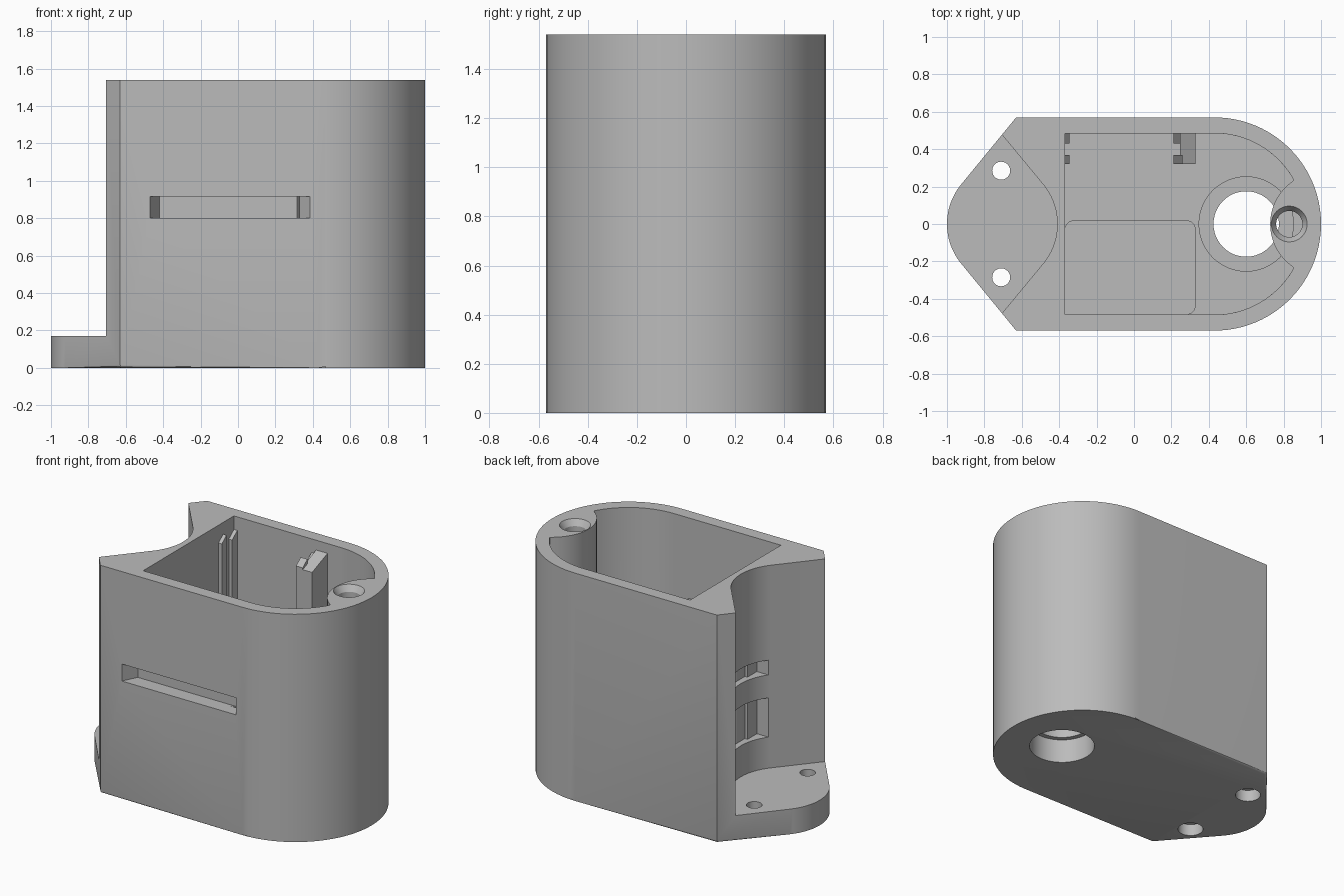
import bpy, bmesh
from math import cos, sin, radians

old = bpy.data.objects.get("Cube")
if old:
    bpy.data.objects.remove(old)

grey = bpy.data.materials.new("plain grey")
grey.use_nodes = True
grey.diffuse_color = (0.5, 0.5, 0.5, 1)
grey.node_tree.nodes["Principled BSDF"].inputs["Base Color"].default_value = (0.5, 0.5, 0.5, 1)

H, FLOOR, FLANGE, POST = 1.54, 0.1, 0.17, 1.0


def arc(cx, cy, r, a0, a1, n=24):
    steps = [radians(a0 + (a1 - a0) * i / n) for i in range(n + 1)]
    return [(cx + r * cos(a), cy + r * sin(a)) for a in steps]


def rect(x0, x1, y0, y1):
    return [(x0, y0), (x1, y0), (x1, y1), (x0, y1)]


def circle(cx, cy, r):
    return arc(cx, cy, r, 0, 360, 48)[:-1]


def make(name, bm):
    bmesh.ops.recalc_face_normals(bm, faces=bm.faces)
    mesh = bpy.data.meshes.new(name)
    bm.to_mesh(mesh)
    bm.free()
    mesh.materials.append(grey)
    ob = bpy.data.objects.new(name, mesh)
    bpy.context.scene.collection.objects.link(ob)
    return ob


def prism(name, pts, z0, z1, bevel=0, top_pts=None, slope=0):
    """Extrude a plan outline; optionally taper it, slope its top or round its base."""
    bm = bmesh.new()
    low = [bm.verts.new((x, y, z0)) for x, y in pts]
    ymax = max(y for x, y in pts)
    high = [bm.verts.new((x, y, z1 - slope * (ymax - y))) for x, y in (top_pts or pts)]
    base = bm.faces.new(low)
    bm.faces.new(high)
    for i in range(len(pts)):
        j = (i + 1) % len(pts)
        bm.faces.new((low[i], low[j], high[j], high[i]))
    if bevel:
        bmesh.ops.bevel(bm, geom=list(base.edges), offset=bevel, segments=3,
                        profile=0.5, affect='EDGES')
    return make(name, bm)


def cut(targets, cutter):
    cutter.hide_render = True
    for ob in targets:
        mod = ob.modifiers.new("cut", 'BOOLEAN')
        mod.object, mod.operation, mod.solver = cutter, 'DIFFERENCE', 'EXACT'
        bpy.context.view_layer.objects.active = ob
        bpy.ops.object.modifier_apply(modifier=mod.name)
    bpy.data.objects.remove(cutter)


# Housing: round at one end, pointed mounting flange at the other
outline = [(-0.63, -0.57)] + arc(0.43, 0, 0.57, -90, 90, 48) + [(-0.63, 0.57)]
outline += arc(-0.667, 0, 0.333, 140.3, 219.7)
body = prism("housing", outline, 0, H, bevel=0.018)

# Concave saddle above the flange
saddle = [(-1.3, -0.48), (-0.708, -0.48)] + arc(-0.743, 0, 0.333, -39.7, 39.7)
saddle += [(-0.708, 0.48), (-1.3, 0.48)]
cut([body], prism("saddle_cutter", saddle, FLANGE, H + 0.1))

# Cavity: full width below, wrapped around the screw post above
lower = [(-0.37, -0.485)] + arc(0.43, 0, 0.485, -90, 90, 48) + [(-0.37, 0.485)]
upper = [(-0.37, -0.485)] + arc(0.43, 0, 0.485, -90, -28.9)
upper += arc(1.005, 0, 0.277, 237.6, 122.4)[1:-1]
upper += arc(0.43, 0, 0.485, 28.9, 90) + [(-0.37, 0.485)]
cut([body], prism("upper_cavity_cutter", upper, POST - 0.1, H + 0.1))
cut([body], prism("lower_cavity_cutter", lower, FLOOR, POST))

# Raised inner compartment with rounded corners
block = [(-0.39, -0.5), (0.28, -0.5)] + arc(0.28, -0.435, 0.05, -90, 0, 8)
block += arc(0.28, -0.03, 0.05, 0, 90, 8) + arc(-0.32, -0.03, 0.05, 90, 180, 8)
block += [(-0.37, -0.1), (-0.39, -0.1)]
compartment = prism("inner_compartment", block, FLOOR - 0.02, 1.0)

# Collar around the floor opening
collar = prism("floor_collar", circle(0.6, 0, 0.255), FLOOR - 0.02, 0.25)

# Floor opening, wider from below
cut([body, collar], prism("opening_cutter", circle(0.6, 0, 0.175), -0.1, 0.4))
cut([body, collar], prism("wide_opening_cutter", circle(0.6, 0, 0.207), -0.1, 0.165))

# Screw hole with countersink in the post
cut([body], prism("screw_cutter", circle(0.83, 0, 0.07), POST - 0.1, H + 0.1))
cut([body], prism("countersink_cutter", circle(0.83, 0, 0.07), H - 0.04, H + 0.01,
                  top_pts=circle(0.83, 0, 0.102)))

# Flange holes, counterbored from below
for s in (-1, 1):
    cut([body], prism("flange_hole_cutter", circle(-0.71, s * 0.285, 0.048), -0.1, 0.3))
    cut([body], prism("counterbore_cutter", circle(-0.71, s * 0.285, 0.08), -0.1, 0.08))

# Long tapered slot in the front
slot = [(-0.485, -0.6), (-0.47, -0.57), (-0.42, -0.47),
        (0.32, -0.47), (0.385, -0.57), (0.4, -0.6)]
cut([body, compartment], prism("front_slot_cutter", slot, 0.8, 0.915))

# Openings in the saddle wall
for z0, z1 in ((0.38, 0.645), (0.8, 0.9)):
    cut([body], prism("saddle_opening_cutter", rect(-0.6, -0.3, -0.2, 0.2), z0, z1))

# Board guide ribs along the back wall
ribs = [prism("guide_backing", rect(0.245, 0.33, 0.32, 0.5), FLOOR - 0.02, 1.48, slope=0.4)]
for x0, x1 in ((-0.39, -0.345), (0.21, 0.26)):
    for y0, y1 in ((0.43, 0.5), (0.32, 0.37)):
        ribs.append(prism("guide_rib", rect(x0, x1, y0, y1), FLOOR - 0.02, 1.46, slope=0.8))

# Smooth curved walls, crisp edges
bpy.ops.object.select_all(action='DESELECT')
for ob in [body, compartment, collar] + ribs:
    ob.select_set(True)
bpy.context.view_layer.objects.active = body
bpy.ops.object.shade_smooth_by_angle(angle=radians(30))
